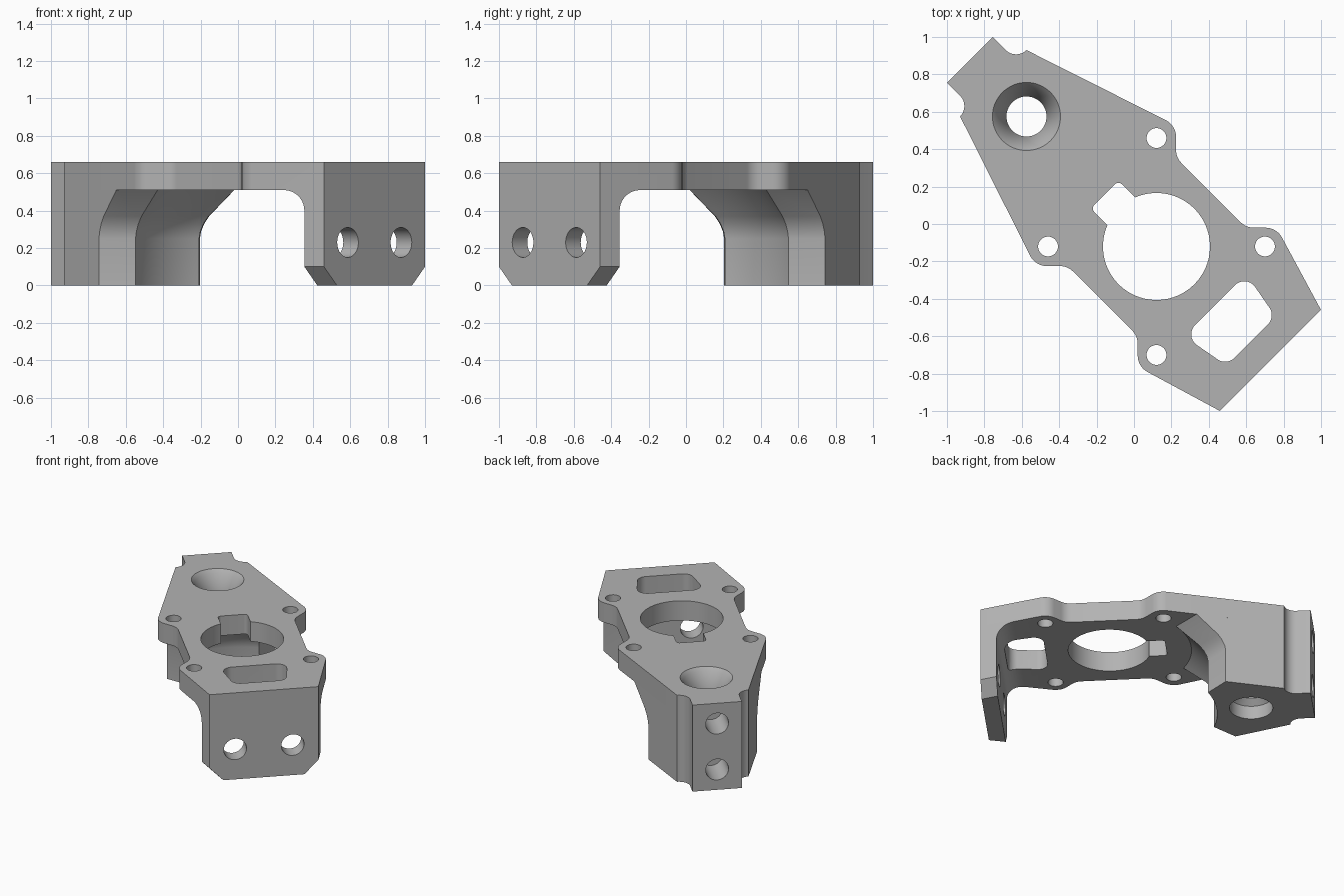
import bpy, bmesh
from math import pi, sin, cos, atan2, hypot, radians
from mathutils import Matrix, Vector

cube = bpy.data.objects.get("Cube")
if cube:
    bpy.data.objects.remove(cube, do_unlink=True)

grey = bpy.data.materials.new("machined grey")
grey.use_nodes = True
colour = (0.45, 0.45, 0.45, 1)
grey.diffuse_color = colour
grey.node_tree.nodes["Principled BSDF"].inputs["Base Color"].default_value = colour

TURN = Matrix.Rotation(-pi / 4, 4, "Z")   # part is drawn along u, then turned
TOP, UNDER = 0.66, 0.51                   # plate top and underside
HUB = 0.17                                # centre of the large opening


def rounded(corners, closed=False, steps=10):
    """Replace each (u, v, radius) corner by a tangent arc."""
    out, n = [], len(corners)
    for i, (u, v, r) in enumerate(corners):
        p = Vector((u, v))
        if r == 0 or (not closed and i in (0, n - 1)):
            out.append((u, v))
            continue
        a = (Vector(corners[i - 1][:2]) - p).normalized()
        b = (Vector(corners[(i + 1) % n][:2]) - p).normalized()
        half = a.angle(b) / 2
        centre = p + (a + b).normalized() * r / sin(half)
        reach = r * cos(half) / sin(half)
        start, end = p + a * reach - centre, p + b * reach - centre
        sweep = start.angle_signed(end)
        for k in range(steps + 1):
            d = Matrix.Rotation(-sweep * k / steps, 2) @ start
            out.append(tuple(centre + d))
    return out


def mirrored(half):
    return half + [(u, -v) for u, v in reversed(half)]


def circle(u, v, r, n=48):
    return [(u + r * cos(2 * pi * k / n), v + r * sin(2 * pi * k / n)) for k in range(n)]


def loft(name, rings):
    """Skin a stack of equal-length 3D rings and cap both ends."""
    bm = bmesh.new()
    rows = [[bm.verts.new(p) for p in ring] for ring in rings]
    n = len(rows[0])
    for lo, hi in zip(rows, rows[1:]):
        for i in range(n):
            j = (i + 1) % n
            bm.faces.new((lo[i], lo[j], hi[j], hi[i]))
    bm.faces.new(rows[0][::-1])
    bm.faces.new(rows[-1])
    bmesh.ops.recalc_face_normals(bm, faces=bm.faces)
    bm.transform(TURN)
    mesh = bpy.data.meshes.new(name)
    bm.to_mesh(mesh)
    bm.free()
    mesh.materials.append(grey)
    ob = bpy.data.objects.new(name, mesh)
    bpy.context.collection.objects.link(ob)
    return ob


def at(outline, z):
    return [(u, v, z) for u, v in outline]


def prism(name, outline, z0, z1):
    return loft(name, [at(outline, z0), at(outline, z1)])


def cross_hole(name, v, z, r, u0, u1):
    return loft(name, [[(u, a, b) for a, b in circle(v, z, r)] for u in (u0, u1)])


def combine(target, tool, operation):
    mod = target.modifiers.new(tool.name, "BOOLEAN")
    mod.operation, mod.object, mod.solver = operation, tool, "EXACT"
    bpy.context.view_layer.objects.active = target
    bpy.ops.object.modifier_apply(modifier=mod.name)
    bpy.data.objects.remove(tool, do_unlink=True)


def rear_edge(u):
    return 0.251 + 0.3304 * (u + 1.064)


def front_edge(u):
    return 0.382 + 0.3 * (1.032 - u)


# Plate with four rounded lugs
notch = [(-1.241, 0.173, 0), (-1.064, 0.173, 0.078), (-1.064, 0.251, 0)]
plate = notch + [(-0.214, 0.532, 0.1), (-0.092, 0.41, 0.1), (0.438, 0.41, 0.1),
                 (0.5535, 0.5255, 0.1), (1.032, 0.382, 0)]
bracket = prism("bracket", mirrored(rounded(plate)), UNDER, TOP)

# Rear block, flaring out under the plate, hollowed around the large opening
rings = []
for z, t in ((0, 0), (0.25, 0), (0.29, 0.04), (0.33, 0.13), (0.37, 0.27), (UNDER, 1)):
    cu = -0.67 + 0.196 * t
    iu, iv = -0.535 + 0.217 * t, 0.24 + 0.05 * t
    radius, angle = hypot(iu - HUB, iv), atan2(iv, HUB - iu)
    half = rounded(notch + [(cu, rear_edge(cu), 0)])
    half += [(HUB - radius * cos(angle * k / 6.5), radius * sin(angle * k / 6.5))
             for k in (6.5, 5.5, 4.5, 3.5, 2.5, 1.5, 0.5)]
    rings.append(at(mirrored(half), z))
combine(bracket, loft("rear_block", rings), "UNION")

# Front wall with chamfered foot and filleted root
rings = []
profile = [(0, 0.918, 0.098), (0.1, 0.918, 0)]
profile += [(UNDER - 0.11 * (1 - sin(a)), 0.918 - 0.12 * (1 - cos(a)), 0)
            for a in [radians(10 * k) for k in range(10)]]
for z, u, trim in profile:
    half = [(1.032, 0.382 - trim), (u, front_edge(u) - trim)]
    rings.append(at(mirrored(half), z))
combine(bracket, loft("front_wall", rings), "UNION")

# Openings through the plate
LOW, HIGH = UNDER - 0.2, TOP + 0.1
cutters = [prism("large_opening", circle(HUB, 0, 0.286, 96), LOW, HIGH)]
key = [(0.05, 0.104, 0), (-0.222, 0.104, 0.025)]
cutters.append(prism("key_slot", mirrored(rounded(key + [(-0.222, 0, 0)])[:-1]), LOW, HIGH))
window = [(0.613, 0.235, 0.07), (0.886, 0.185, 0.07), (0.886, -0.185, 0.07), (0.613, -0.235, 0.07)]
cutters.append(prism("window", rounded(window, closed=True), 0.2, HIGH))
for u in (HUB - 0.41, HUB + 0.41):
    for v in (-0.41, 0.41):
        cutters.append(prism("lug_hole", circle(u, v, 0.053), LOW, HIGH))

# Stepped bore in the rear block
bore = [(-0.1, 0.15), (0.1, 0.15), (0.14, 0.107), (0.52, 0.107),
        (0.635, 0.16), (TOP, 0.182), (HIGH, 0.182)]
cutters.append(loft("bore", [at(circle(-0.813, 0, r, 64), z) for z, r in bore]))

# Cross holes in both ends
for z in (0.155, 0.505):
    cutters.append(cross_hole("rear_hole", 0, z, 0.08, -1.4, -1.0))
for v in (-0.202, 0.202):
    cutters.append(cross_hole("front_hole", v, 0.23, 0.08, 0.85, 1.2))

for cutter in cutters:
    cutter.hide_render = True
    combine(bracket, cutter, "DIFFERENCE")

bpy.ops.object.select_all(action="DESELECT")
bracket.select_set(True)
bpy.context.view_layer.objects.active = bracket
bpy.ops.object.shade_smooth_by_angle(angle=radians(25))
